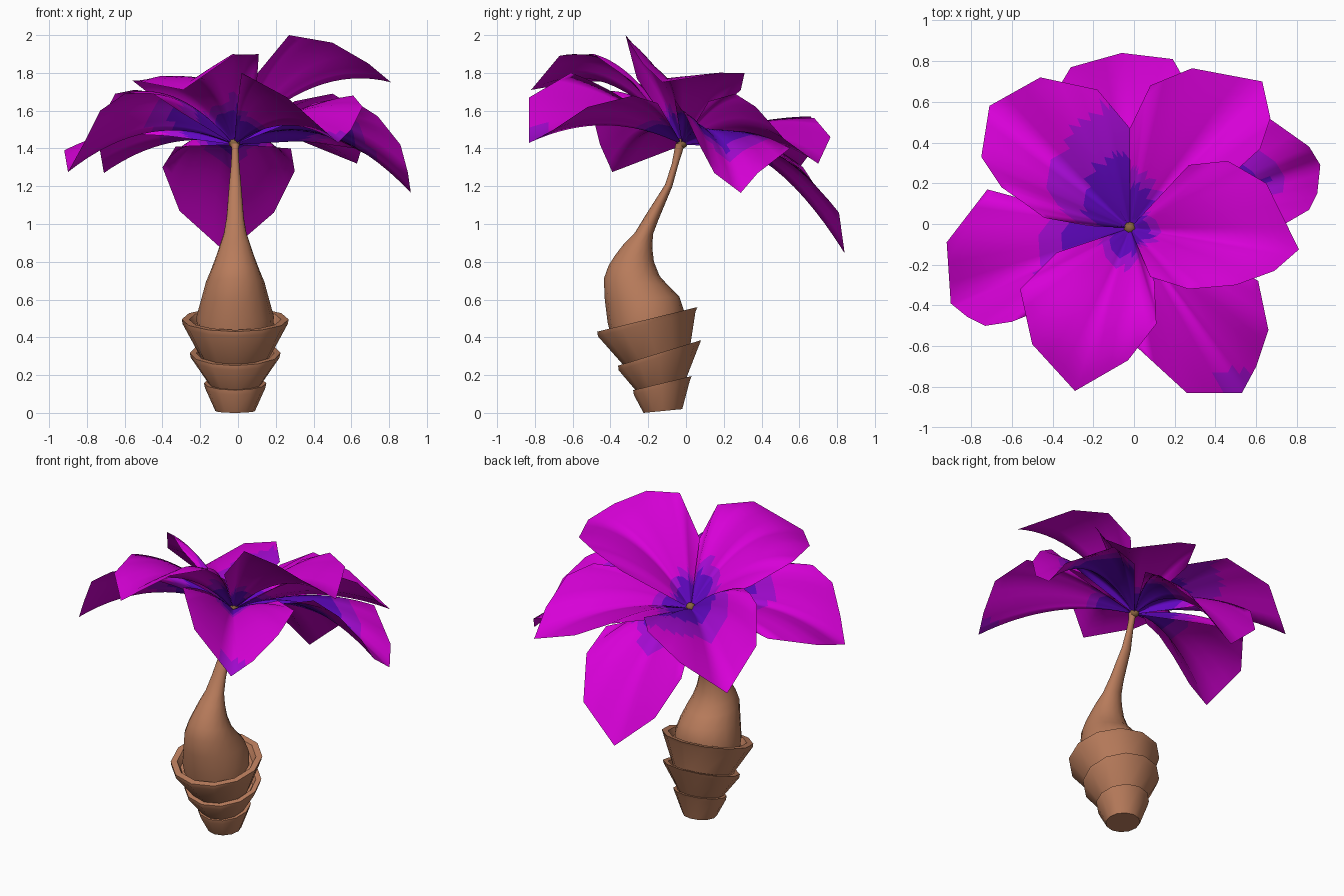
import bpy, bmesh, math
from mathutils import Vector

if "Cube" in bpy.data.objects:
    bpy.data.objects.remove(bpy.data.objects["Cube"])


def material(name, rgb):
    m = bpy.data.materials.new(name)
    m.diffuse_color = (*rgb, 1)
    m.use_nodes = True
    m.node_tree.nodes["Principled BSDF"].inputs["Base Color"].default_value = m.diffuse_color
    return m


BARK = material("brown bark", (0.48, 0.20, 0.105))
MAGENTA = material("magenta petal", (0.68, 0.0, 0.68))
VIOLET = material("violet petal", (0.37, 0.003, 0.64))
BLUE = material("deep blue violet", (0.12, 0.002, 0.54))
GOLD = material("dull gold heart", (0.25, 0.13, 0.05))

BASE = Vector((-0.02, -0.02, 1.42))


def finish(name, bm, mats, angle=None):
    me = bpy.data.meshes.new(name)
    bm.to_mesh(me)
    bm.free()
    for m in mats:
        me.materials.append(m)
    ob = bpy.data.objects.new(name, me)
    bpy.context.collection.objects.link(ob)
    if angle:
        bpy.ops.object.select_all(action='DESELECT')
        ob.select_set(True)
        bpy.context.view_layer.objects.active = ob
        bpy.ops.object.shade_smooth_by_angle(angle=math.radians(angle))
    return ob


def loft(name, rings, sides, angle):
    """Rings are (front y, front z, back y, back z, half width in x)."""
    bm = bmesh.new()
    loops = []
    for y0, z0, y1, z1, w in rings:
        loop = []
        for i in range(sides):
            a = 2 * math.pi * i / sides
            k = (1 - math.cos(a)) / 2
            loop.append(bm.verts.new((-0.015 + w * math.sin(a),
                                      y0 + (y1 - y0) * k, z0 + (z1 - z0) * k)))
        loops.append(loop)
    for lo, hi in zip(loops, loops[1:]):
        for i in range(sides):
            j = (i + 1) % sides
            bm.faces.new((lo[i], lo[j], hi[j], hi[i]))
    bm.faces.new(loops[0])
    bm.faces.new(loops[-1])
    bmesh.ops.recalc_face_normals(bm, faces=bm.faces)
    return finish(name, bm, [BARK], angle)


def cup(name, bottom, rim):
    """Flared tilted cup with a thin lip and a recessed floor."""
    y0, z0, y1, z1, w = rim
    s = 0.07
    inner = [y0 + (y1 - y0) * s, z0 + (z1 - z0) * s,
             y1 - (y1 - y0) * s, z1 - (z1 - z0) * s, w * (1 - 2 * s)]
    lower = [y0 + .004, z0 - 0.025, y1 - 0.01, z1 - 0.025, w - 0.005]
    floor = [inner[0] + .02, inner[1] - .04, inner[2] - .02, inner[3] - .04, inner[4] - .02]
    loft(name, [bottom, lower, rim, inner, floor], 12, 40)


# stacked bark cups
cup("lower_cup", (-.225, 0, -.02, .02, .105), (-.28, .12, .03, .195, .165))
cup("middle_cup", (-.25, .10, .0, .18, .13), (-.36, .25, .08, .385, .24))
cup("upper_cup", (-.32, .24, .02, .34, .18), (-.47, .43, .06, .56, .283))

# swollen trunk bending into a thin neck
loft("trunk", [(-.39, .38, -.01, .46, .20), (-.415, .48, -.01, .54, .205),
               (-.43, .60, -.035, .615, .178), (-.435, .71, -.095, .675, .155),
               (-.41, .78, -.14, .725, .13), (-.375, .835, -.17, .80, .105),
               (-.325, .90, -.178, .87, .082), (-.27, .955, -.175, .945, .06),
               (-.215, 1.045, -.147, 1.02, .046), (-.11, 1.21, -.072, 1.20, .032),
               (-.075, 1.32, -.042, 1.31, .022), (-.06, 1.40, -.015, 1.395, .018),
               (-.055, 1.425, -.008, 1.425, .025)], 16, 60)

# flower heart
bm = bmesh.new()
bmesh.ops.create_icosphere(bm, subdivisions=2, radius=0.03)
bmesh.ops.translate(bm, verts=bm.verts, vec=BASE + Vector((0, 0, .01)))
finish("flower_heart", bm, [GOLD], 60)


def petal(name, outline, bump, blue, violet, peak=0.5, tip=None, rows=16):
    """Rays run from the flower heart to the outline and arch upward mid-petal."""
    rim = []
    pts = [Vector(p) for p in outline]
    for p, q in zip(pts, pts[1:]):
        rim += [p, p.lerp(q, 1 / 3), p.lerp(q, 2 / 3)]
    rim.append(pts[-1])
    n = len(rim)
    bm = bmesh.new()
    heart = bm.verts.new(BASE)
    grid = []
    for i, p in enumerate(rim):
        arch = bump * math.sin(math.pi * i / (n - 1))
        ray = [heart]
        for k in range(1, rows + 1):
            r = k / rows
            ray.append(bm.verts.new(BASE.lerp(p, r) + Vector((0, 0, arch * 4 * r * (1 - r)))))
        grid.append(ray)
    for i in range(n - 1):
        a, b = grid[i], grid[i + 1]
        # colour fades outward, reaching furthest along the peak ray
        reach = 1 - 0.7 * abs((i + .5) / (n - 1) - peak)
        for k in range(rows):
            quad = (a[k], a[k + 1], b[k + 1], b[k]) if k else (heart, a[1], b[1])
            f = bm.faces.new(quad)
            c = f.calc_center_median()
            d = (c - BASE).to_2d().length
            f.material_index = 2 if d < blue * reach else 1 if d < violet * reach else 0
            if tip is not None and (c - pts[tip]).length < 0.14:
                f.material_index = 1
            f.smooth = True
    bm.normal_update()
    if sum(f.normal.z for f in bm.faces) < 0:
        bmesh.ops.reverse_faces(bm, faces=bm.faces)
    finish(name, bm, [MAGENTA, VIOLET, BLUE])


# upper whorl
petal("petal_back_left", [(-.02, .47, 1.55), (-.18, .66, 1.57), (-.46, .72, 1.46), (-.71, .58, 1.27),
                          (-.75, .33, 1.50), (-.65, .18, 1.69), (-.55, .11, 1.71), (-.44, .03, 1.69),
                          (-.22, -.01, 1.57)], .09, .38, .62, peak=.08)
petal("petal_back_right", [(-.02, .47, 1.53), (.08, .68, 1.56), (.285, .765, 1.46), (.63, .70, 1.32),
                           (.67, .52, 1.45), (.62, .37, 1.62), (.50, .26, 1.69), (.30, .12, 1.65)],
      .10, .22, .30, peak=.1)
petal("petal_right", [(.27, .29, 1.71), (.46, .31, 1.80), (.65, .20, 1.80), (.81, -.125, 1.75),
                      (.69, -.23, 1.85), (.50, -.30, 1.96), (.27, -.32, 2.0), (.08, -.26, 1.77)],
      .14, .12, .16)
petal("petal_front_left", [(-.38, -.14, 1.62), (-.56, -.32, 1.76), (-.50, -.59, 1.75), (-.29, -.82, 1.71),
                           (-.03, -.67, 1.89), (.11, -.49, 1.90), (.10, -.28, 1.75)], .18, .15, .22)

# lower whorl
petal("petal_back", [(.28, .44, 1.40), (.30, .62, 1.28), (.19, .81, 1.06), (-.06, .84, .845),
                     (-.31, .77, 1.07), (-.40, .62, 1.30), (-.33, .44, 1.41)], .20, .40, .50)
petal("petal_far_right", [(.35, .42, 1.44), (.62, .55, 1.40), (.86, .38, 1.27), (.915, .29, 1.165),
                          (.90, .15, 1.27), (.86, .07, 1.42), (.74, 0, 1.57), (.60, -.06, 1.66)],
      .19, .72, .82, peak=.4)
petal("petal_front_right", [(0, -.40, 1.66), (.02, -.61, 1.80), (.26, -.83, 1.67), (.53, -.83, 1.43),
                            (.60, -.70, 1.50), (.66, -.52, 1.62), (.61, -.28, 1.68), (.40, -.15, 1.64)],
      .10, .24, .32, tip=3)
petal("petal_left", [(-.40, .06, 1.47), (-.72, .17, 1.48), (-.92, -.09, 1.39), (-.90, -.39, 1.275),
                     (-.82, -.455, 1.42), (-.73, -.50, 1.60), (-.60, -.48, 1.69), (-.45, -.42, 1.69),
                     (-.30, -.25, 1.59)], .15, .38, .54)
